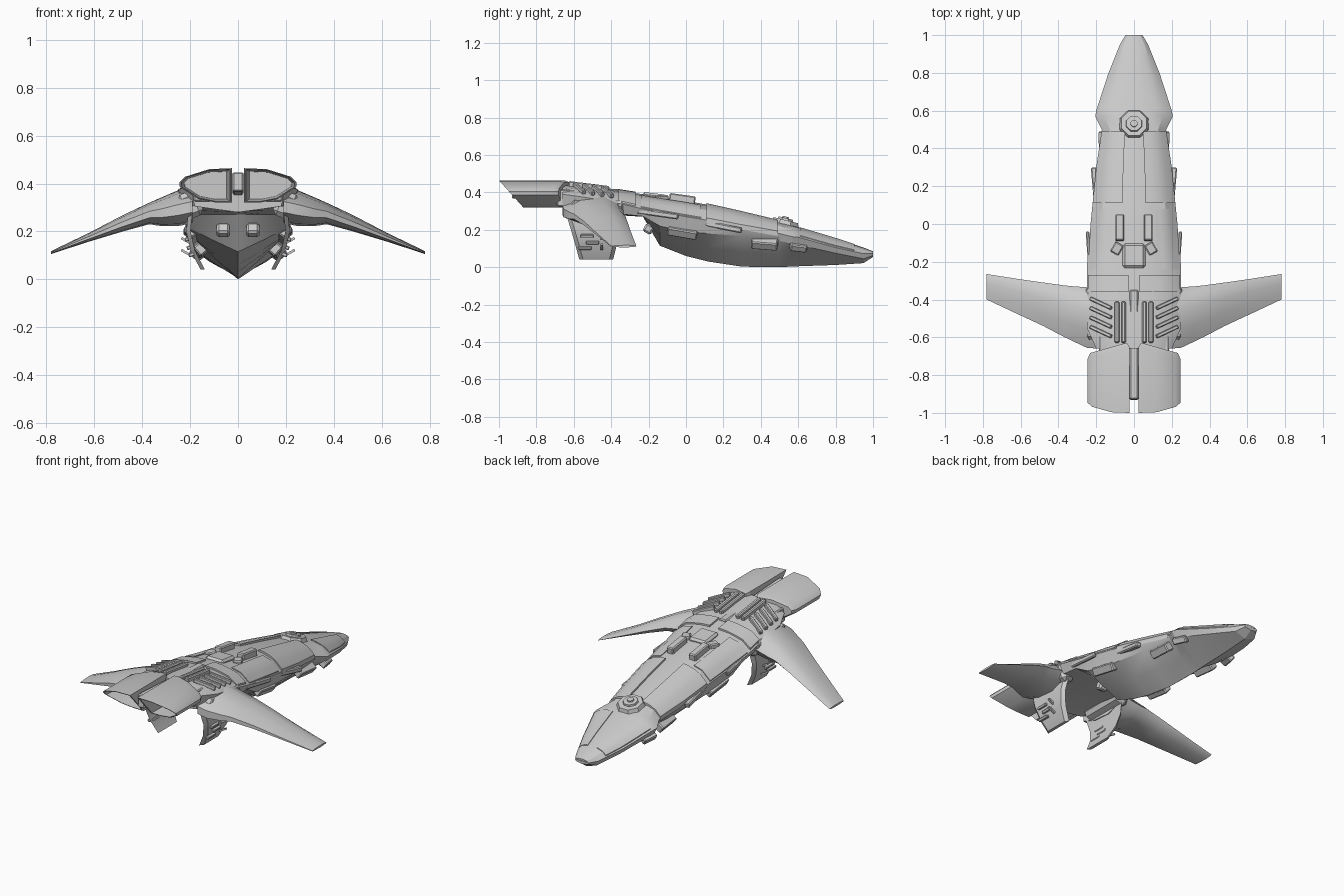
import bpy, bmesh, math
from mathutils import Matrix, Euler, Vector

if "Cube" in bpy.data.objects:
    bpy.data.objects.remove(bpy.data.objects["Cube"])


def finish(name, bm, mirror=False, angle=30):
    bmesh.ops.recalc_face_normals(bm, faces=bm.faces)
    me = bpy.data.meshes.new(name)
    bm.to_mesh(me)
    bm.free()
    ob = bpy.data.objects.new(name, me)
    bpy.context.collection.objects.link(ob)
    bpy.ops.object.select_all(action='DESELECT')
    ob.select_set(True)
    bpy.context.view_layer.objects.active = ob
    bpy.ops.object.shade_smooth_by_angle(angle=math.radians(angle))
    if mirror:
        ob.modifiers.new("Mirror", 'MIRROR').use_mirror_merge = False
    return ob


def loft(name, rings, mirror=False, angle=30):
    bm = bmesh.new()
    vs = [[bm.verts.new(p) for p in r] for r in rings]
    n = len(vs[0])
    for a, b in zip(vs, vs[1:]):
        for i in range(n):
            j = (i + 1) % n
            bm.faces.new((a[i], a[j], b[j], b[i]))
    bm.faces.new(vs[0])
    bm.faces.new(vs[-1])
    return finish(name, bm, mirror, angle)


def box(name, c, size, rot=(0, 0, 0), mirror=True, bevel=0.006):
    bm = bmesh.new()
    bmesh.ops.create_cube(bm, size=1, matrix=Matrix.Diagonal((*size, 1)))
    if bevel:
        bmesh.ops.bevel(bm, geom=bm.edges[:], offset=bevel, segments=1, affect='EDGES')
    e = Euler([math.radians(a) for a in rot]).to_matrix().to_4x4()
    bm.transform(Matrix.Translation(c) @ e)
    return finish(name, bm, mirror)


# Hull stations: y, half width, top z, shoulder z, lower side z, keel z
S = [(1.0, .045, .085, .072, .062, .055), (.95, .075, .105, .072, .045, .022),
     (.8, .135, .155, .105, .075, .012), (.6, .2, .215, .16, .12, .005),
     (.57, .205, .224, .163, .125, .004), (.5, .17, .243, .18, .14, 0),
     (.3, .2, .292, .215, .165, .003), (.12, .218, .333, .25, .18, .03),
     (0, .23, .355, .27, .19, .06), (-.14, .24, .375, .295, .22, .115),
     (-.23, .25, .39, .312, .272, .27), (-.4, .25, .415, .35, .29, .28),
     (-.55, .25, .435, .375, .31, .285), (-.66, .2, .443, .39, .305, .28)]


def station(y):
    for a, b in zip(S, S[1:]):
        if a[0] >= y >= b[0]:
            t = (a[0] - y) / (a[0] - b[0])
            return [p + (q - p) * t for p, q in zip(a, b)]
    return S[-1]


def top_z(u, y):
    _, w, zt, zs, _, _ = station(y)
    K = [(0, 0), (.4, .08), (.75, .35), (1.001, 1)]
    for (a, p), (b, q) in zip(K, K[1:]):
        if a <= u <= b:
            return zt - (zt - zs) * (p + (q - p) * (u - a) / (b - a))


def hull_ring(s):
    y, w, zt, zs, zl, zb = s
    half = [(u * w, top_z(u, y)) for u in (.2, .4, .75, 1)]
    half += [(.9 * w, zl), (.45 * w, zb + .48 * (zl - zb))]
    left = [(-x, z) for x, z in reversed(half)]
    return [(x, y, z) for x, z in [(0, zt)] + half + [(0, zb)] + left]


loft("hull", [hull_ring(s) for s in S], angle=25)


# Plates that follow the hull's upper surface
def plate(name, u0, u1, y0, y1, off, n=6):
    us = [u0 + (u1 - u0) * i / 4 for i in range(5)]
    rings = []
    for k in range(n + 1):
        y = y0 + (y1 - y0) * k / n
        w = station(y)[1]
        up = [(u * w, y, top_z(u, y) + off) for u in us]
        rings.append(up + [(x, y, z - off - .015) for x, y, z in reversed(up)])
    return loft(name, rings, True)


plate("shoulder_armour", .28, 1, .49, .11, .012)
plate("nose_armour", .32, .95, .9, .61, .005)
plate("mid_deck_plate", .5, .98, .08, -.24, .006)
plate("rear_deck_plate", .12, .97, -.27, -.36, .01)

# Turret ring on the forward deck
for name, r, h, z in (("turret_base", .085, .03, .245), ("turret_ring", .05, .03, .256),
                      ("turret_cap", .022, .03, .264)):
    bm = bmesh.new()
    bmesh.ops.create_cone(bm, cap_ends=True, segments=8, radius1=r, radius2=r * .85, depth=h)
    bm.transform(Matrix.Translation((0, .53, z - .008)) @ Matrix.Rotation(math.radians(-14), 4, 'X')
                 @ Matrix.Rotation(math.pi / 8, 4, 'Z'))
    finish(name, bm)

# Mid-deck machinery
box("deck_post", (.075, -.02, .365), (.045, .14, .045), (-8, 0, 0))
box("deck_hub", (0, -.17, .375), (.12, .13, .04), (-7, 0, 0), False, .012)
box("deck_arm", (.09, -.13, .365), (.05, .06, .04), (0, 0, 30))

# Spine, pipes and louvres on the rear deck
box("spine", (0, -.64, .392), (.046, .58, .08), (-3, 0, 0), False)
for x in (.055, .09):
    box("deck_pipe", (x, -.52, .43), (.024, .22, .035), (-7, 0, 0))
for i in range(4):
    y = -.42 - .05 * i
    box("louvre", (.175, y, top_z(.7, y) + .004), (.13, .02, .025), (0, 20, 25), True, .004)

# Hollow engine shells with a raked exit
P = [(.025, .464), (.12, .46), (.222, .428), (.245, .405), (.243, .385),
     (.165, .335), (.09, .32), (.025, .32)]


def engine_ring(k, yf):
    pts = [(.135 + (x - .135) * k, .394 + (z - .394) * k) for x, z in P]
    return [(x, yf(x, z), z) for x, z in pts]


def front(x, z):
    return -.625 - .28 * (x - .025)


def back(x, z):
    return -1 + max(0, .464 - z) * .9


loft("engine_shell", [engine_ring(.88, front), engine_ring(1, lambda x, z: front(x, z) - .025),
                      engine_ring(1, back), engine_ring(.92, back),
                      engine_ring(.8, lambda x, z: -.74)], True)
box("engine_mount", (.11, -.64, .37), (.15, .1, .09))

# Drooping wings: x, leading y, trailing y, top z, bottom z
W = [(.19, -.33, -.66, .385, .235), (.25, -.335, -.655, .372, .222), (.32, -.33, -.622, .342, .222),
     (.37, -.325, -.598, .32, .23), (.48, -.31, -.54, .268, .2), (.62, -.29, -.475, .195, .158),
     (.78, -.265, -.40, .118, .106)]
C = [(0, .5), (.1, .8), (.35, 1), (.7, .9), (1, .6), (1, .3), (.7, .06), (.35, 0), (.1, .2)]
loft("wing", [[(x, a + (b - a) * c, lo + (hi - lo) * h) for c, h in C]
              for x, a, b, hi, lo in W], True, 35)
box("wing_root_fairing", (.2, -.47, .31), (.09, .29, .11), (0, 20, 0), True, .02)

# Curved ventral fins: z, x, forward y, rear y
F = [(.28, .2, -.33, -.64), (.2, .208, -.35, -.615), (.12, .19, -.37, -.592), (.04, .148, -.39, -.57)]
loft("ventral_fin", [[(x - .01, a, z), (x + .008, a - .02, z), (x + .008, b + .02, z), (x - .01, b, z)]
                     for z, x, a, b in F], True)
for i, (y, z) in enumerate(((-.53, .17), (-.5, .135), (-.54, .105))):
    box("fin_bar", (.205 - .008 * i, y, z), (.035, .07, .016), (0, 20, 0), True, .003)
for z in (.16, .11):
    box("fin_prong", (.215, -.45, z), (.05, .012, .01), (0, -30, 0), True, 0)

# Keel rear thrusters and flank details
box("keel_thruster", (.062, -.2, .205), (.055, .05, .05), (-30, 0, 0), True, .01)
box("flank_rail", (.205, .2, .215), (.03, .2, .03), (-11, 0, -5))
box("flank_hatch", (.155, .42, .125), (.05, .14, .05), (-6, 40, -6))
box("flank_box", (.19, -.02, .19), (.05, .16, .05), (-12, 35, -4))
box("flank_rear_rail", (.238, -.15, .285), (.02, .22, .03), (-8, 0, -4))
box("nose_cheek", (.165, .6, .11), (.05, .09, .04), (-8, 35, 10))
box("nose_tip", (0, .985, .07), (.08, .03, .025), (-10, 0, 0), False)
